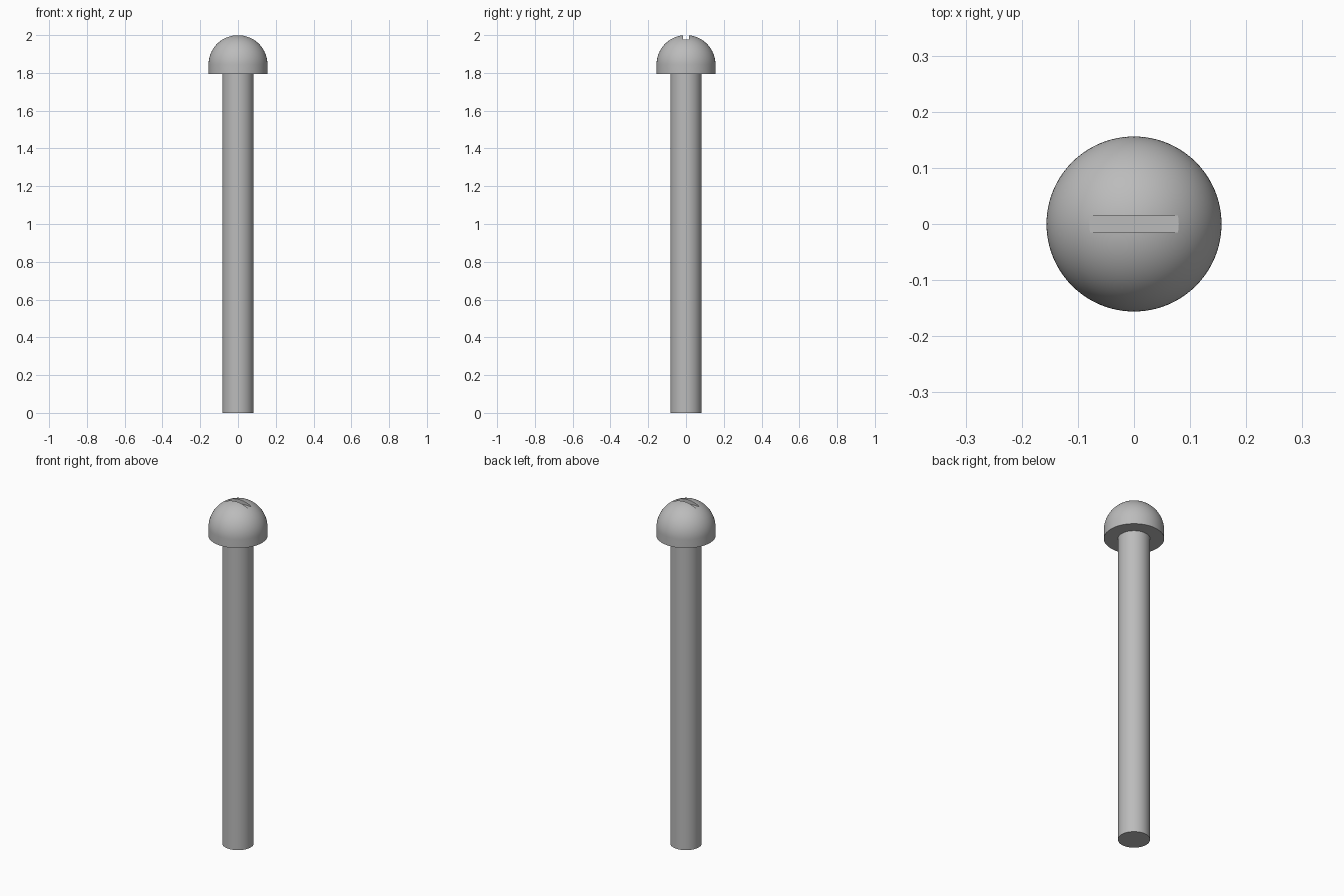
import bpy, bmesh
from math import sin, cos, pi, radians

cube = bpy.data.objects.get("Cube")
if cube:
    bpy.data.objects.remove(cube, do_unlink=True)

HEAD_R, SHAFT_R = 0.156, 0.083
HEAD_BASE, TOP = 1.795, 2.0
SLOT_FLOOR, SLOT_WIDTH = 1.978, 0.03
SEGMENTS, RINGS = 96, 24

steel = bpy.data.materials.new("grey steel")
steel.use_nodes = True
grey = (0.5, 0.5, 0.5, 1)
steel.diffuse_color = grey
steel.node_tree.nodes["Principled BSDF"].inputs["Base Color"].default_value = grey


def make_object(name, bm):
    bmesh.ops.recalc_face_normals(bm, faces=bm.faces)
    mesh = bpy.data.meshes.new(name)
    bm.to_mesh(mesh)
    bm.free()
    mesh.materials.append(steel)
    ob = bpy.data.objects.new(name, mesh)
    bpy.context.collection.objects.link(ob)
    return ob


def lathe(name, profile):
    """Closed solid of revolution; the end rings are capped."""
    bm = bmesh.new()
    rings = [[bm.verts.new((r * cos(2 * pi * i / SEGMENTS), r * sin(2 * pi * i / SEGMENTS), z))
              for i in range(SEGMENTS)] for r, z in profile]
    for low, high in zip(rings, rings[1:]):
        for i in range(SEGMENTS):
            j = (i + 1) % SEGMENTS
            bm.faces.new((low[i], low[j], high[j], high[i]))
    bm.faces.new(rings[0])
    bm.faces.new(rings[-1])
    return make_object(name, bm)


# Shaft: plain rod ending under the head
shaft = lathe("shaft", [(SHAFT_R, 0), (SHAFT_R, HEAD_BASE)])

# Head: short straight rim below a hemisphere
centre = TOP - HEAD_R
dome = [(HEAD_R * cos(a), centre + HEAD_R * sin(a))
        for a in (pi / 2 * i / RINGS for i in range(RINGS))]
head = lathe("head", [(HEAD_R, HEAD_BASE)] + dome + [(0.001, TOP)])

# Driver slot: flat-floored groove across the crown
bm = bmesh.new()
bmesh.ops.create_cube(bm, size=1)
bmesh.ops.scale(bm, vec=(0.4, SLOT_WIDTH, 0.1), verts=bm.verts)
bmesh.ops.translate(bm, vec=(0, 0, SLOT_FLOOR + 0.05), verts=bm.verts)
cutter = make_object("slot_cutter", bm)
cut = head.modifiers.new("slot", "BOOLEAN")
cut.operation = "DIFFERENCE"
cut.solver = "EXACT"
cut.object = cutter
bpy.context.view_layer.objects.active = head
bpy.ops.object.modifier_apply(modifier=cut.name)
bpy.data.objects.remove(cutter, do_unlink=True)

# Smooth round surfaces, crisp rims and slot
bpy.ops.object.select_all(action="DESELECT")
for ob in (shaft, head):
    ob.select_set(True)
bpy.context.view_layer.objects.active = head
bpy.ops.object.shade_smooth_by_angle(angle=radians(30))
